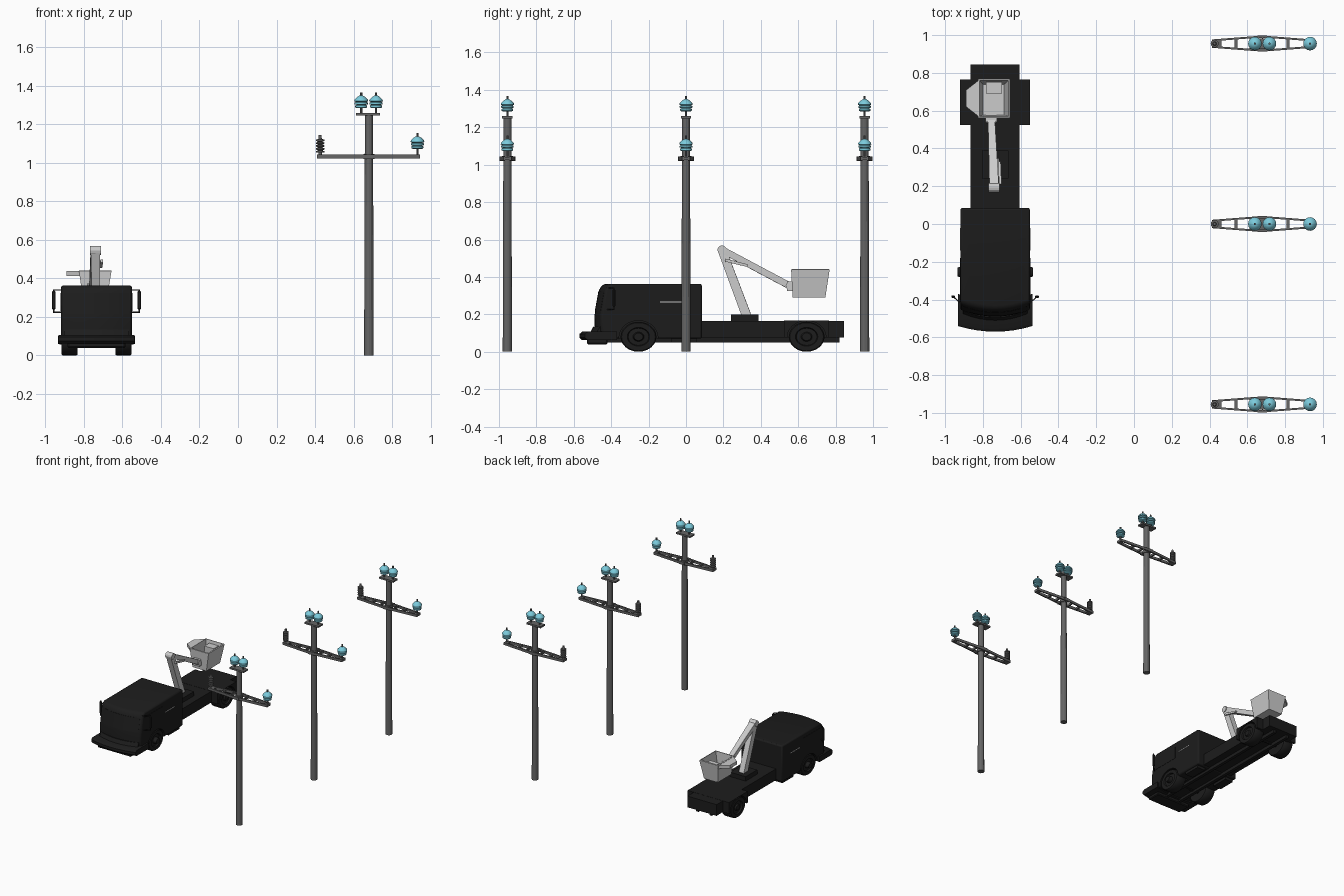
import bpy, bmesh, math
from mathutils import Vector, Matrix

if "Cube" in bpy.data.objects:
    bpy.data.objects.remove(bpy.data.objects["Cube"])

def mat(name, c):
    m = bpy.data.materials.new(name)
    m.diffuse_color = (*c, 1)
    m.use_nodes = True
    m.node_tree.nodes["Principled BSDF"].inputs["Base Color"].default_value = m.diffuse_color
    return m

BLACK = mat("black_paint", (0.012, 0.012, 0.012))
STEEL = mat("dark_steel", (0.13, 0.13, 0.13))
GREY = mat("light_grey", (0.6, 0.6, 0.6))
BLUE = mat("blue_glaze", (0.2, 0.6, 0.72))
CX = -0.735  # truck centre line

def finish(name, bm, m, smooth=False):
    bmesh.ops.recalc_face_normals(bm, faces=bm.faces)
    me = bpy.data.meshes.new(name)
    bm.to_mesh(me)
    bm.free()
    o = bpy.data.objects.new(name, me)
    bpy.context.collection.objects.link(o)
    me.materials.append(m)
    if smooth:
        bpy.ops.object.select_all(action='DESELECT')
        o.select_set(True)
        bpy.context.view_layer.objects.active = o
        bpy.ops.object.shade_smooth_by_angle(angle=math.radians(40))
    return o

def skin(name, rings, m, smooth=False, cap=True):
    """Join equal closed rings of points into a skin."""
    bm = bmesh.new()
    vs = [[bm.verts.new(p) for p in r] for r in rings]
    n = len(vs[0])
    for a, b in zip(vs, vs[1:]):
        for i in range(n):
            bm.faces.new((a[i], a[(i + 1) % n], b[(i + 1) % n], b[i]))
    bm.faces.new(vs[0])
    if cap:
        bm.faces.new(vs[-1])
    return finish(name, bm, m, smooth)

def box(name, x, y, z, m, bevel=0):
    o = skin(name, [[(x[0], y[0], h), (x[1], y[0], h), (x[1], y[1], h), (x[0], y[1], h)] for h in z], m)
    if bevel:
        o.modifiers.new("bevel", 'BEVEL').width = bevel
    return o

def lathe(name, prof, loc, m, n=16, axis='Z', stretch=1.0, smooth=False):
    """Turn (radius, height) points; stretch widens along y."""
    rings = []
    for r, h in prof:
        ring = []
        for i in range(n):
            a = math.tau * i / n
            c, s = r * math.cos(a), r * math.sin(a)
            p = (h, c * stretch, s) if axis == 'X' else (c, s * stretch, h)
            ring.append(Vector(p) + Vector(loc))
        rings.append(ring)
    return skin(name, rings, m, smooth)

def beam(name, p, q, a, b, m):
    """Tapered bar; a and b are (width, depth) at each end."""
    p, q = Vector(p), Vector(q)
    d = (q - p).normalized()
    s = d.cross(Vector((0, 0, 1))).normalized() if abs(d.z) < 0.99 else Vector((1, 0, 0))
    u = s.cross(d)
    sq = [(-.5, -.5), (.5, -.5), (.5, .5), (-.5, .5)]
    return skin(name, [[c + s * i * w[0] + u * j * w[1] for i, j in sq] for c, w in ((p, a), (q, b))], m)

def loft(name, prof, half, bulge, m):
    """Side profile (y, z) across the truck, front bowed in plan."""
    rings = []
    for k in range(9):
        u = k / 4 - 1
        rings.append([(CX + u * half, y + (bulge * u * u if y < -0.3 else 0), z) for y, z in prof])
    return skin(name, rings, m, True)

# ---- utility poles ----
BELL = [(0.024, 0.03), (0.031, 0.034), (0.031, 0.043), (0.024, 0.047), (0.034, 0.05), (0.034, 0.058),
        (0.027, 0.062), (0.036, 0.066), (0.034, 0.074), (0.02, 0.088), (0.009, 0.095)]
for py in (-0.955, 0.0, 0.955):
    lathe("pole", [(0.025, 0), (0.021, 1.25)], (0.68, py, 0), STEEL, 12)
    lathe("pole_collar", [(0.029, 1.02), (0.029, 1.046)], (0.68, py, 0), STEEL, 12)
    box("top_plate", (0.612, 0.738), (py - 0.028, py + 0.028), (1.247, 1.26), STEEL)
    # bowed twin-rail crossarm with ties
    for s in (-1, 1):
        for xe in (0.412, 0.945):
            xm = 0.66 if xe < 0.6 else 0.70
            beam("crossarm_rail", (xe, py + s * 0.017, 1.033), (xm, py + s * 0.036, 1.033),
                 (0.01, 0.02), (0.01, 0.02), STEEL)
        box("crossarm_clamp", (0.655, 0.705), (py + s * 0.036 - 0.007, py + s * 0.036 + 0.007), (1.021, 1.045), STEEL)
    for tx, w, h in ((0.437, 0.05, 0.021), (0.54, 0.014, 0.026), (0.62, 0.01, 0.032),
                     (0.74, 0.01, 0.032), (0.815, 0.014, 0.026), (0.93, 0.03, 0.02)):
        box("crossarm_tie", (tx - w / 2, tx + w / 2), (py - h, py + h), (1.024, 1.042), STEEL)
    # blue bell insulators on pins
    for ix, iz in ((0.64, 1.255), (0.717, 1.255), (0.932, 1.043)):
        lathe("insulator_pin", [(0.006, 0), (0.006, 0.112)], (ix, py, iz), STEEL, 8)
        lathe("bell_insulator", BELL, (ix, py, iz), BLUE, 16, smooth=True)
    # stacked disc arrester
    stack = [(0.009, 1.04), (0.009, 1.055)]
    for k in range(5):
        z = 1.055 + k * 0.015
        stack += [(0.021, z), (0.021, z + 0.007), (0.011, z + 0.009)]
    lathe("stacked_arrester", stack + [(0.008, 1.13), (0.008, 1.145)], (0.427, py, 0), STEEL, 12)

# ---- truck body ----
cab = loft("cab", [(-0.485, 0.07), (-0.49, 0.19), (-0.465, 0.33), (-0.45, 0.355), (-0.43, 0.363),
                   (0.085, 0.363), (0.085, 0.07)], 0.184, 0.035, BLACK)
b = cab.modifiers.new("bevel", 'BEVEL')
b.width, b.segments = 0.01, 2
loft("windscreen", [(-0.488, 0.215), (-0.468, 0.325), (-0.462, 0.325), (-0.482, 0.215)], 0.165, 0.03, BLACK)
loft("front_bumper", [(-0.555, 0.062), (-0.57, 0.075), (-0.57, 0.095), (-0.555, 0.107), (-0.40, 0.107),
                      (-0.40, 0.062)], 0.198, 0.03, BLACK)
box("front_valance", (CX - 0.15, CX + 0.15), (-0.53, -0.42), (0.04, 0.07), BLACK, 0.006)
loft("grille", [(-0.51, 0.107), (-0.495, 0.135), (-0.47, 0.135), (-0.47, 0.107)], 0.17, 0.035, BLACK)
box("bed", (CX - 0.13, CX + 0.13), (0.05, 0.845), (0.075, 0.165), BLACK)
for s in (-1, 1):
    box("chassis_rail", (CX + s * 0.06 - 0.012, CX + s * 0.06 + 0.012), (-0.45, 0.82), (0.05, 0.08), BLACK)
rear = box("rear_fenders", (CX - 0.185, CX + 0.185), (0.525, 0.765), (0.075, 0.166), BLACK)

# wheels, arches and axles
for wy, target in ((-0.254, cab), (0.645, rear)):
    lathe("axle", [(0.015, -0.15), (0.015, 0.15)], (CX, wy, 0.08), BLACK, 10, 'X')
    for s in (-1, 1):
        cut = lathe("arch_cutter", [(0.088, s * 0.09), (0.088, s * 0.22)], (CX, wy, 0.078), BLACK, 24, 'X', 1.18)
        cut.hide_render = True
        cut.hide_viewport = True
        bo = target.modifiers.new("arch", 'BOOLEAN')
        bo.object, bo.operation, bo.solver = cut, 'DIFFERENCE', 'EXACT'
        lathe("wheel", [(0.06, s * 0.098), (0.075, s * 0.098), (0.08, s * 0.106), (0.08, s * 0.174),
                        (0.075, s * 0.182), (0.05, s * 0.182), (0.046, s * 0.17), (0.025, s * 0.172),
                        (0.02, s * 0.2 if wy < 0 else s * 0.182)],
              (CX, wy, 0.08), BLACK, 24, 'X', 1.2, True)

for s in (-1, 1):
    side = lambda a, b: tuple(sorted((CX + s * a, CX + s * b)))
    # side windows, handle rail, step and mirrors
    box("side_window", side(0.18, 0.186), (-0.42, -0.18), (0.23, 0.325), BLACK)
    box("side_rail", side(0.183, 0.187), (-0.14, -0.02), (0.264, 0.269), GREY)
    box("side_step", side(0.10, 0.17), (-0.08, 0.06), (0.05, 0.08), BLACK)
    box("mirror", side(0.212, 0.232), (-0.392, -0.378), (0.24, 0.335), BLACK, 0.004)
    for z in (0.225, 0.34):
        beam("mirror_arm", (CX + s * 0.175, -0.425, z), (CX + s * 0.222, -0.385, z), (0.006, 0.006), (0.006, 0.006), BLACK)
    beam("mirror_post", (CX + s * 0.222, -0.385, 0.222), (CX + s * 0.222, -0.385, 0.343), (0.006, 0.006), (0.006, 0.006), BLACK)

# ---- boom ----
box("turret", (CX - 0.07, CX + 0.07), (0.24, 0.388), (0.16, 0.2), BLACK)
elbow, tip = (-0.74, 0.192, 0.545), (-0.755, 0.555, 0.352)
beam("lower_boom", (-0.738, 0.325, 0.19), elbow, (0.045, 0.05), (0.045, 0.045), GREY)
beam("upper_boom", elbow, tip, (0.05, 0.036), (0.036, 0.036), GREY)
lathe("elbow_pivot", [(0.024, -0.029), (0.024, 0.029)], elbow, GREY, 12, 'X')
lathe("bucket_pivot", [(0.022, -0.028), (0.022, 0.028)], tip, GREY, 12, 'X')
beam("boom_ram", (-0.708, 0.21, 0.49), (-0.712, 0.33, 0.46), (0.014, 0.016), (0.012, 0.014), GREY)

# ---- bucket ----
def rect(x0, x1, y0, y1, z):
    return [(x0, y0, z), (x1, y0, z), (x1, y1, z), (x0, y1, z)]

bucket = skin("bucket", [rect(-0.805, -0.682, 0.57, 0.745, 0.29), rect(-0.826, -0.657, 0.562, 0.768, 0.44)],
              GREY, cap=False)
so = bucket.modifiers.new("walls", 'SOLIDIFY')
so.thickness, so.offset = 0.012, -1
shelf = [(-0.818, 0.565), (-0.89, 0.622), (-0.89, 0.708), (-0.818, 0.765)]
skin("bucket_shelf", [[(x, y, z) for x, y in shelf] for z in (0.412, 0.438)], GREY)
box("bucket_bracket", (-0.785, -0.725), (0.54, 0.575), (0.325, 0.375), GREY)
box("control_box", (-0.783, -0.70), (0.69, 0.752), (0.36, 0.42), GREY)
